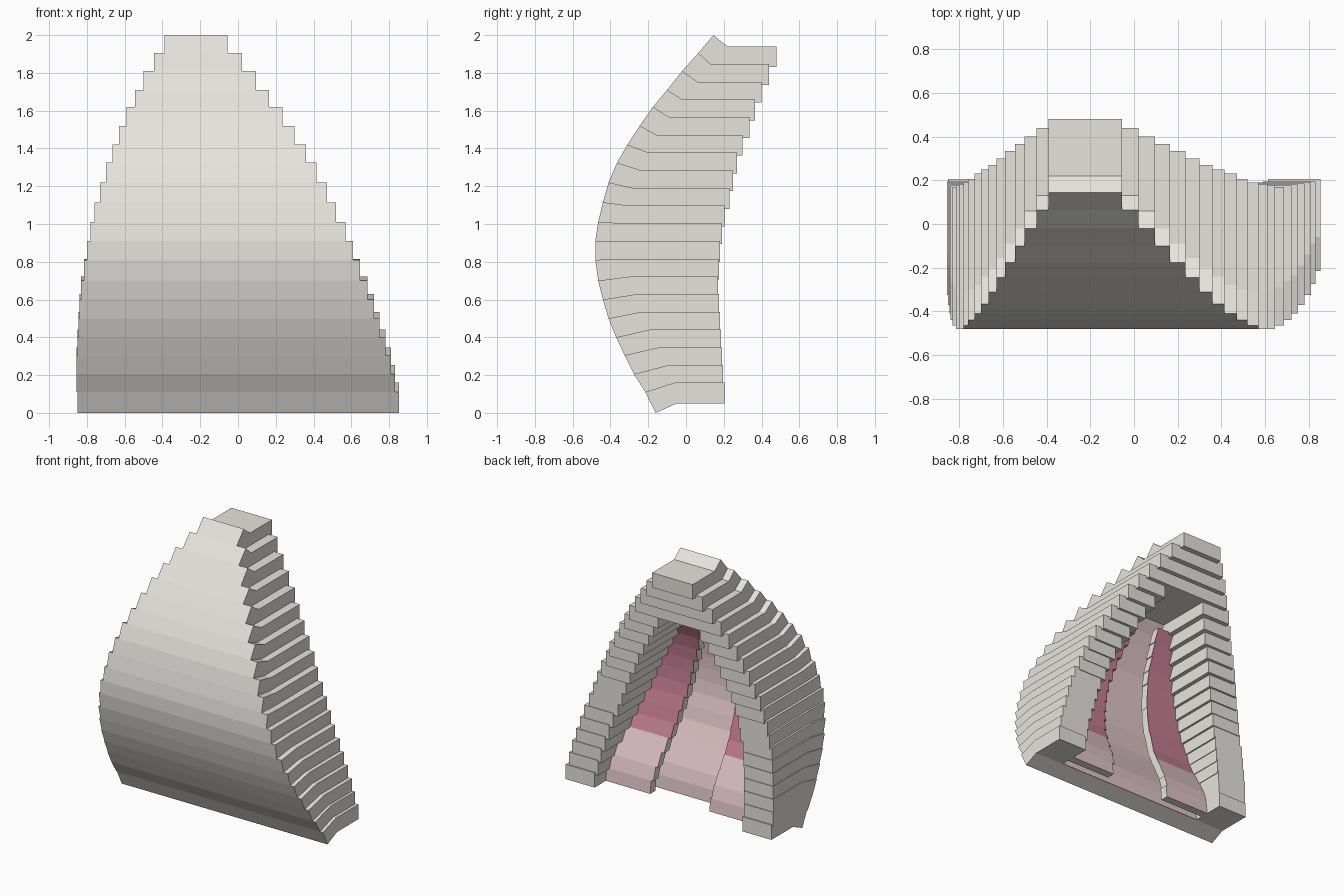
import bpy, bmesh

if "Cube" in bpy.data.objects:
    bpy.data.objects.remove(bpy.data.objects["Cube"])

def material(name, rgb):
    m = bpy.data.materials.new(name)
    m.diffuse_color = (*rgb, 1)
    m.use_nodes = True
    m.node_tree.nodes["Principled BSDF"].inputs["Base Color"].default_value = m.diffuse_color
    return m

STONE = material("warm_grey", (0.79, 0.775, 0.73))
PINK = material("rose_pink", (0.56, 0.21, 0.30))
PALE = material("pale_pink", (0.75, 0.56, 0.58))

N = 20
# curved front profile and the matching inner profile, bottom to top
FRONT_Y = [-.16, -.215, -.275, -.325, -.37, -.41, -.44, -.465, -.48, -.48, -.465,
           -.44, -.41, -.365, -.31, -.245, -.175, -.10, -.02, .065, .145]
INNER_Y = [-.05, -.06, -.09, -.14, -.19, -.235, -.26, -.29, -.305, -.31, -.31,
           -.30, -.28, -.24, -.20, -.155, -.09, -.02, .06, .13, .22]
FRONT_Z = [0, .11, .205, .305, .40, .50, .60, .70, .81, .91, 1.01,
           1.115, 1.22, 1.325, 1.42, 1.52, 1.62, 1.71, 1.81, 1.905, 2.0]
INNER_Z = [.05 + .0945 * k for k in range(N + 1)]
# rear end, left edge and right edge of every layer
BACK_Y = [.205, .195, .19, .185, .18, .175, .17, .175, .18, .19,
          .205, .23, .25, .27, .30, .335, .365, .40, .44, .48]
LEFT = [-.85, -.855, -.855, -.85, -.845, -.84, -.83, -.815, -.80, -.78,
        -.76, -.73, -.70, -.665, -.63, -.59, -.545, -.50, -.445, -.39]
RIGHT = [.853, .83, .81, .78, .75, .72, .685, .645, .61, .57,
         .52, .47, .415, .36, .30, .235, .165, .095, .02, -.055]
ARM = .24      # width of the side walls
SOLID = 16     # layers from here up run straight through
FLAP_TOP = 15  # flaps end here
PALE_TOP = 4   # flaps are pale below this layer

def prism(bm, profile, x0, x1):
    """Extrude a (y, z) outline between two x positions."""
    a = [bm.verts.new((x0, y, z)) for y, z in profile]
    b = [bm.verts.new((x1, y, z)) for y, z in profile]
    bm.faces.new(a)
    bm.faces.new(b[::-1])
    for i in range(len(a)):
        j = (i + 1) % len(a)
        bm.faces.new((a[j], a[i], b[i], b[j]))

def finish(name, bm, mat):
    bmesh.ops.recalc_face_normals(bm, faces=bm.faces)
    me = bpy.data.meshes.new(name)
    bm.to_mesh(me)
    bm.free()
    me.materials.append(mat)
    bpy.context.collection.objects.link(bpy.data.objects.new(name, me))

def front(k):
    return (FRONT_Y[k], FRONT_Z[k])

def inner(k, off=0):
    return (INNER_Y[k] + off, INNER_Z[k])

def layer_profile(k):
    low = .05 + .0937 * k
    high = low + .11
    return [front(k), front(k + 1), (INNER_Y[k + 1], high),
            (BACK_Y[k], high), (BACK_Y[k], low), (INNER_Y[k], low)]

def gap(k):
    """Inner faces of the two walls in a layer."""
    return LEFT[k] + ARM, RIGHT[k] - ARM

# stepped side walls
for name, side in (("left_wall", -1), ("right_wall", 1)):
    bm = bmesh.new()
    for k in range(SOLID):
        if side < 0:
            prism(bm, layer_profile(k), LEFT[k], LEFT[k] + ARM)
        else:
            prism(bm, layer_profile(k), RIGHT[k] - ARM, RIGHT[k])
    finish(name, bm, STONE)

# solid cap layers
bm = bmesh.new()
for k in range(SOLID, N):
    prism(bm, layer_profile(k), LEFT[k], RIGHT[k])
finish("top_cap", bm, STONE)

def sheet(name, k0, k1, near, far, mat, span):
    """Curved sheet following the inner profile, between two offsets in y."""
    bm = bmesh.new()
    for k in range(k0, k1):
        prism(bm, [inner(k, near), inner(k + 1, near),
                   inner(k + 1, far), inner(k, far)], *span(k))
    finish(name, bm, mat)

# curved front shell between the walls, with a pale lining
bm = bmesh.new()
for k in range(SOLID):
    prism(bm, [front(k), front(k + 1), inner(k + 1), inner(k)], *gap(k))
finish("front_shell", bm, STONE)
sheet("shell_lining", 0, SOLID, 0, .006, PALE, gap)

# two inner flaps that leave a tapering slot in the middle
def flap_span(side):
    def span(k):
        a, b = gap(k)
        mid, half = (a + b) / 2, (b - a) / 2
        edge = mid + side * .4 * half
        return (a, edge) if side < 0 else (edge, b)
    return span

for name, side in (("left_flap", -1), ("right_flap", 1)):
    span = flap_span(side)
    sheet(name, 0, FLAP_TOP, .06, .115, STONE, span)
    sheet(name + "_foot_face", 0, PALE_TOP, .115, .121, PALE, span)
    sheet(name + "_face", PALE_TOP, FLAP_TOP, .115, .121, PINK, span)
